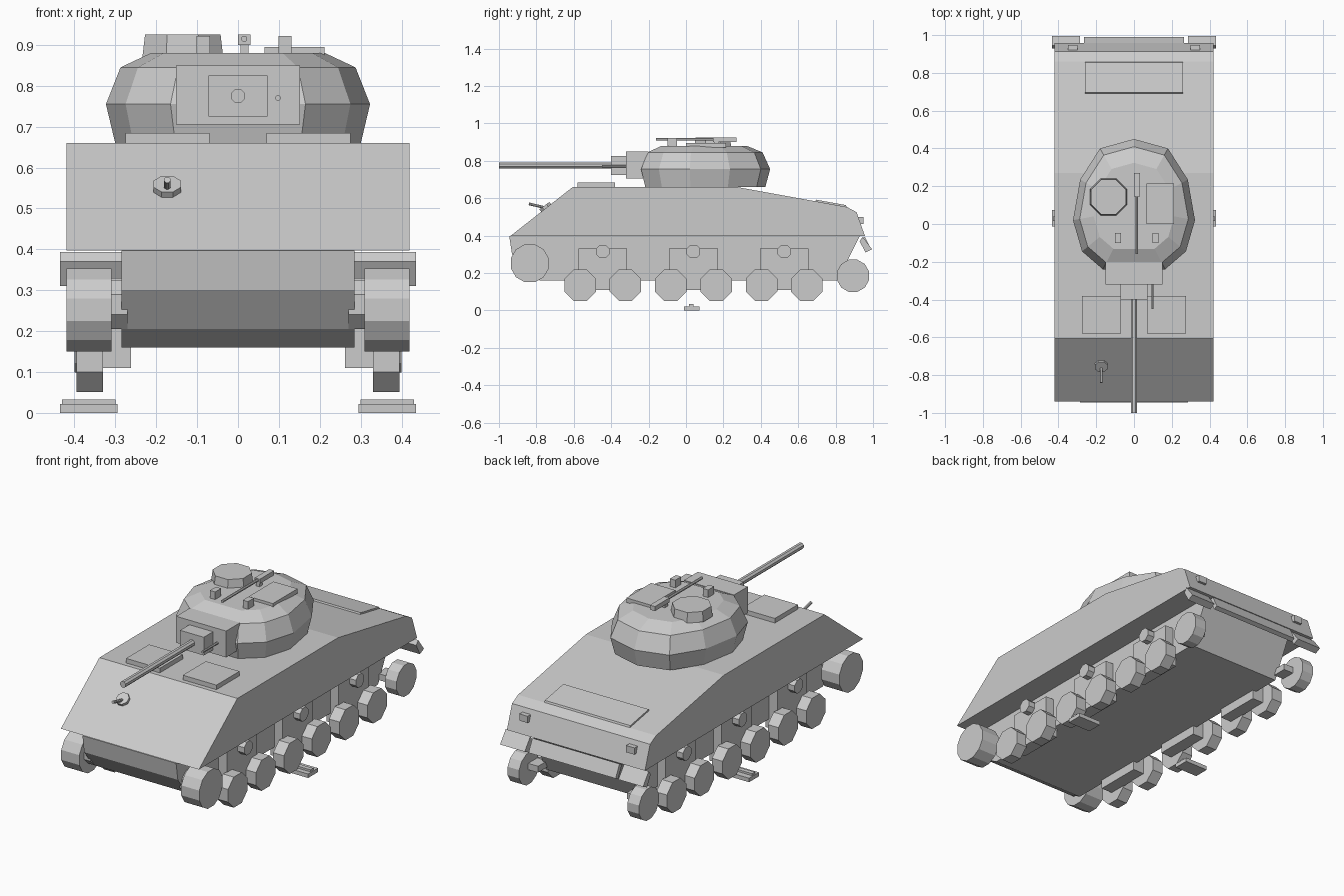
import bpy, bmesh
from math import pi
from mathutils import Matrix, Vector

if "Cube" in bpy.data.objects:
    bpy.data.objects.remove(bpy.data.objects["Cube"])


def finish(name, bm, mirror=False):
    bmesh.ops.recalc_face_normals(bm, faces=bm.faces)
    me = bpy.data.meshes.new(name)
    bm.to_mesh(me)
    bm.free()
    ob = bpy.data.objects.new(name, me)
    bpy.context.collection.objects.link(ob)
    if mirror:
        ob.modifiers.new("mirror", 'MIRROR').use_axis = (True, False, False)
    return ob


def loft(name, rings, mirror=False):
    """Skin a stack of equal-length rings and cap both ends."""
    bm = bmesh.new()
    vs = [[bm.verts.new(p) for p in r] for r in rings]
    n = len(vs[0])
    for a, b in zip(vs, vs[1:]):
        for i in range(n):
            j = (i + 1) % n
            bm.faces.new((a[i], a[j], b[j], b[i]))
    bm.faces.new(vs[0])
    bm.faces.new(vs[-1])
    return finish(name, bm, mirror)


def prism(name, prof, x0, x1, mirror=False):
    """Side profile in (y, z) extruded along x."""
    return loft(name, [[(x, y, z) for y, z in prof] for x in (x0, x1)], mirror)


def box(name, x0, x1, y0, y1, z0, z1, mirror=False):
    return prism(name, [(y0, z0), (y1, z0), (y1, z1), (y0, z1)], x0, x1, mirror)


def cyl(name, a, b, r, sides=8, r2=None, mirror=False):
    """Flat-sided cylinder from point a to point b."""
    a, b = Vector(a), Vector(b)
    d = b - a
    m = (Matrix.Translation((a + b) / 2) @ d.to_track_quat('Z', 'Y').to_matrix().to_4x4()
         @ Matrix.Rotation(pi / sides, 4, 'Z'))
    bm = bmesh.new()
    bmesh.ops.create_cone(bm, cap_ends=True, segments=sides, radius1=r,
                          radius2=r if r2 is None else r2, depth=d.length, matrix=m)
    return finish(name, bm, mirror)


# Hull
prism("upper_hull", [(-.94, .397), (-.605, .66), (.27, .66), (.86, .553),
                     (.912, .525), (.957, .397)], -.42, .42)
prism("lower_hull", [(-.945, .397), (-.93, .30), (-.86, .205), (-.78, .16),
                     (.81, .16), (.93, .40)], -.285, .285)
box("driver_hatch", .07, .275, -.58, -.38, .655, .685, True)
prism("engine_deck_panel", [(.69, .58), (.695, .592), (.855, .563), (.86, .55)], -.26, .26)
box("tail_light", .30, .35, .92, .948, .463, .50, True)

# Rear mud flaps and tail plate
prism("rear_flap", [(.945, .393), (.995, .327), (.96, .31), (.928, .37)], .285, .435, True)
prism("rear_plate", [(.957, .393), (.99, .325), (.968, .315), (.935, .383)], -.265, .265)

# Bow machine gun, set square to the sloped front plate
cyl("bow_gun_ball", (-.173, -.735, .53), (-.173, -.757, .56), .036)
cyl("bow_gun_barrel", (-.173, -.735, .545), (-.173, -.84, .57), .008)

# Running gear
for i, y in enumerate((-.445, .04, .525)):
    box(f"bogie_{i}", .262, .335, y - .13, y + .13, .11, .33, True)
    cyl(f"return_roller_{i}", (.32, y, .315), (.375, y, .315), .039, mirror=True)
    for j, s in enumerate((-.121, .121)):
        cyl(f"road_wheel_{i}_{j}", (.33, y + s, .135), (.395, y + s, .135), .091, mirror=True)
cyl("drive_sprocket", (.31, -.835, .252), (.42, -.835, .252), .105, 12, mirror=True)
cyl("sprocket_axle", (.27, -.835, .265), (.32, -.835, .265), .065, mirror=True)
cyl("idler_wheel", (.33, .893, .185), (.40, .893, .185), .089, 12, mirror=True)
box("idler_axle", .27, .34, .82, .90, .18, .215, True)

# Single track shoe under each side
box("track_shoe", .295, .435, -.012, .073, 0, .022, True)
box("track_shoe_rib", .30, .43, .015, .04, .02, .033, True)

# Turret: one outline, scaled per level
half = [(.165, -.24), (.275, -.145), (.323, .02), (.285, .235), (.18, .40)]
outline = half + [(0, .45)] + [(-x, y) for x, y in reversed(half)]
loft("turret", [[(x * s, .08 + (y - .08) * s, z) for x, y in outline]
                for z, s in ((.66, .93), (.755, 1), (.845, .89), (.88, .66))])

# Main gun
box("mantlet", -.152, .152, -.32, -.20, .705, .85)
box("gun_collar", -.072, .072, -.40, -.31, .725, .825)
cyl("gun_barrel", (0, -.39, .775), (0, -1, .775), .018)
cyl("coaxial_gun", (.098, -.30, .77), (.098, -.45, .77), .007)

# Turret roof
cyl("commander_cupola", (-.135, .143, .87), (-.135, .143, .925), .107, r2=.1)
box("loader_hatch", .065, .212, 0, .215, .87, .895)
for name, x in (("periscope_left", -.085), ("periscope_right", .115)):
    box(name, x - .016, x + .016, -.10, -.048, .86, .922)
cyl("roof_gun_barrel", (.015, .16, .915), (.015, -.16, .915), .008)
box("roof_gun_body", 0, .031, .145, .27, .90, .925)
box("roof_gun_post", .006, .026, .15, .175, .87, .905)
